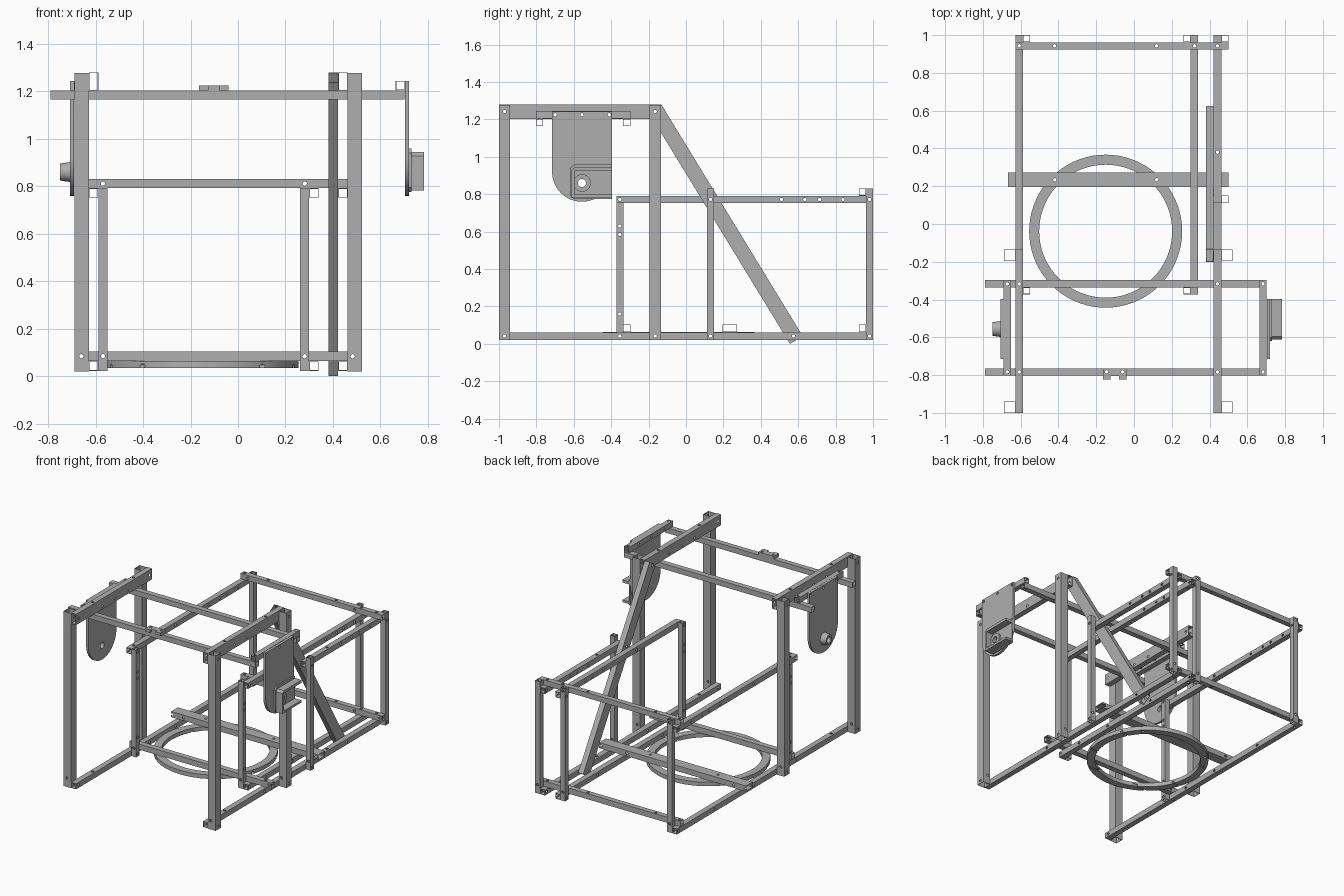
import bpy, bmesh, math
from mathutils import Matrix, Vector

if "Cube" in bpy.data.objects:
    bpy.data.objects.remove(bpy.data.objects["Cube"])

steel = bpy.data.materials.new("grey_steel")
steel.use_nodes = True
GREY = (0.43, 0.43, 0.43, 1)
steel.diffuse_color = GREY
steel.node_tree.nodes["Principled BSDF"].inputs["Base Color"].default_value = GREY

parts = []


def finish(name, bm, is_part=True):
    bmesh.ops.recalc_face_normals(bm, faces=bm.faces)
    me = bpy.data.meshes.new(name)
    bm.to_mesh(me)
    bm.free()
    ob = bpy.data.objects.new(name, me)
    bpy.context.scene.collection.objects.link(ob)
    if is_part:
        me.materials.append(steel)
        parts.append(ob)
    return ob


def tube(name, axis, x, y, z, wall=0.003):
    """Hollow, open-ended rectangular tube filling the given ranges."""
    rng = [x, y, z]
    u, v = [i for i in range(3) if i != axis]
    bm = bmesh.new()
    rings = []
    for end in rng[axis]:
        for inset in (0, wall):
            a, b = (rng[u][0] + inset, rng[u][1] - inset)
            c, d = (rng[v][0] + inset, rng[v][1] - inset)
            ring = []
            for p, q in ((a, c), (b, c), (b, d), (a, d)):
                co = [0, 0, 0]
                co[axis], co[u], co[v] = end, p, q
                ring.append(bm.verts.new(co))
            rings.append(ring)
    for r, s in ((0, 1), (1, 3), (3, 2), (2, 0)):
        for i in range(4):
            j = (i + 1) % 4
            bm.faces.new((rings[r][i], rings[r][j], rings[s][j], rings[s][i]))
    return finish(name, bm)


def prism(name, outline, axis, start, end):
    """Closed outline pushed along x (axis 0) or z (axis 2)."""
    bm = bmesh.new()
    place = (lambda p: (start, *p)) if axis == 0 else (lambda p: (*p, start))
    face = bm.faces.new([bm.verts.new(place(p)) for p in outline])
    out = bmesh.ops.extrude_face_region(bm, geom=[face])
    move = Vector((0, 0, 0))
    move[axis] = end - start
    bmesh.ops.translate(bm, vec=move, verts=[g for g in out["geom"] if isinstance(g, bmesh.types.BMVert)])
    return finish(name, bm)


def turned(bm, axis, centre, r1, r2, depth, segments=16):
    turn = [Matrix.Rotation(math.pi / 2, 4, "Y"), Matrix.Rotation(-math.pi / 2, 4, "X"), Matrix()][axis]
    bmesh.ops.create_cone(bm, cap_ends=True, segments=segments, radius1=r1, radius2=r2,
                          depth=depth, matrix=Matrix.Translation(centre) @ turn)


# Tall front portals: posts outside, deep top rails and long base rails
BASE = (0.022, 0.062)
for side, post_x, rail_x in (("right", (-0.688, -0.628), (-0.628, -0.588)),
                             ("left", (0.462, 0.522), (0.422, 0.462))):
    for where, y in (("front", (-1, -0.94)), ("middle", (-0.195, -0.135))):
        tube(f"{side}_{where}_tall_post", 2, post_x, y, (0.02, 1.277))
    tube(f"{side}_top_rail", 1, rail_x, (-1, -0.135), (1.203, 1.28))
    tube(f"{side}_base_rail", 1, rail_x, (-1, 1), BASE)

# Low rear frames: short posts, upper rails
REAR, FRONT = (0.962, 1), (-0.372, -0.335)
UPPER = (0.752, 0.792)
tube("inner_base_rail", 1, (0.3, 0.34), (FRONT[0], 1), BASE)
for name, post_x, rail_x, y, top in (
        ("right", (-0.588, -0.55), (-0.628, -0.588), FRONT, 0.792),
        ("inner", (0.262, 0.3), (0.3, 0.34), FRONT, 0.792),
        ("left", (0.462, 0.5), (0.422, 0.462), (0.112, 0.15), 0.83)):
    tube(f"{name}_short_post", 2, post_x, y, (0.022, top))
    tube(f"{name}_rear_post", 2, post_x, REAR, (0.022, 0.83))
    tube(f"{name}_upper_rail", 1, rail_x, (y[0], 1), UPPER)

# Crossbars
LOW = (0.064, 0.104)
tube("front_low_crossbar", 0, (-0.628, 0.5), (-0.337, -0.297), LOW)
tube("wide_low_crossbar", 0, (-0.668, 0.5), (0.195, 0.272), LOW)
tube("rear_low_crossbar", 0, (-0.628, 0.5), (0.924, 0.962), LOW)
tube("rear_upper_crossbar", 0, (-0.628, 0.5), (0.924, 0.962), (0.792, 0.83))
for name, y in (("front", (-0.802, -0.764)), ("middle", (-0.337, -0.297))):
    tube(f"{name}_high_crossbar", 0, (-0.79, 0.702), y, (1.165, 1.203))

# Diagonal brace
brace = tube("diagonal_brace", 2, (0.381, 0.421), (-0.04, 0.04), (-0.725, 0.725))
brace.data.transform(Matrix.Translation((0, 0.212, 0.64)) @ Matrix.Rotation(math.radians(31.4), 4, "X"))

# Base ring
bm = bmesh.new()
section = [bm.verts.new((r, 0, z)) for r, z in ((0.352, 0.034), (0.405, 0.034), (0.405, 0.063), (0.352, 0.063))]
edges = [bm.edges.new((section[i], section[(i + 1) % 4])) for i in range(4)]
bmesh.ops.spin(bm, geom=section + edges, cent=(0, 0, 0), axis=(0, 0, 1), angle=math.tau, steps=72)
bmesh.ops.remove_doubles(bm, verts=bm.verts, dist=0.0005)
bmesh.ops.translate(bm, vec=(-0.15, -0.038, 0), verts=bm.verts)
finish("base_ring", bm)

# Hanging pivot plates with rounded lower ends, and their carrier bars
CY, CZ, R = -0.556, 0.92, 0.16
arc = [(CY + R * math.cos(a), CZ + R * math.sin(a))
       for a in (math.pi + math.pi * i / 24 for i in range(25))]
plate = [(CY - R, 1.243)] + arc + [(CY + R, 1.243)]
for side, plate_x, bar_x in (("right", (-0.707, -0.69), (-0.69, -0.652)),
                             ("left", (0.703, 0.721), (0.664, 0.702))):
    prism(f"{side}_pivot_plate", plate, 0, *plate_x)
    tube(f"{side}_carrier_bar", 1, bar_x, (-0.802, -0.297), (1.204, 1.244))

# Bearing hub on the right plate
BORE = (-0.556, 0.86)
bm = bmesh.new()
turned(bm, 0, (-0.728, *BORE), 0.036, 0.042, 0.042, 32)
finish("bearing_hub", bm)

# Drive housing on the left plate: flange, open channel and bearing boss
prism("housing_flange", [(-0.396, 0.775), (-0.6, 0.775), (-0.62, 0.795), (-0.62, 0.94),
                         (-0.6, 0.96), (-0.396, 0.96)], 0, 0.721, 0.731)
prism("housing_channel", [(-0.396, 0.944), (-0.596, 0.944), (-0.612, 0.928), (-0.612, 0.783),
                          (-0.396, 0.783), (-0.396, 0.799), (-0.596, 0.799), (-0.596, 0.924),
                          (-0.396, 0.924)], 0, 0.731, 0.783)
bm = bmesh.new()
turned(bm, 0, (0.738, *BORE), 0.047, 0.047, 0.014, 32)
finish("bearing_boss", bm)

# Notched bracket on the front high crossbar
prism("front_bracket", [(-0.165, -0.764), (-0.165, -0.822), (-0.125, -0.822), (-0.125, -0.806),
                        (-0.08, -0.806), (-0.08, -0.822), (-0.04, -0.822), (-0.04, -0.764)],
      2, 1.203, 1.224)

# Bolt holes, drilled straight through along each axis
across = [(y, z) for y in (-0.97, -0.165) for z in (0.042, 1.242)]
across += [(y, z) for y in (-0.354, 0.131, 0.981) for z in (0.042, 0.772)]
across += [(-0.354, z) for z in (0.16, 0.585, 0.63)] + [(y, 0.772) for y in (0.51, 0.635, 0.715, 0.84)]
across += [(y, 1.225) for y in (-0.7, CY, -0.41)] + [(0.575, 0.042)]
along = [(x, z) for x in (-0.569, 0.281) for z in (0.084, 0.811)] + [(-0.66, 0.084), (0.483, 0.084)]
down = [(x, 0.943) for x in (-0.608, -0.42, 0.12, 0.32, 0.442)]
down += [(x, y) for x in (-0.671, -0.608, 0.442, 0.683) for y in (-0.317, -0.783)]
down += [(-0.42, 0.234), (0.12, 0.234), (0.442, 0.38), (-0.145, -0.783), (-0.06, -0.783)]

cutters = []
for axis, holes in enumerate((across, along, down)):
    bm = bmesh.new()
    drills = [(h, 0.009) for h in holes] + ([(BORE, 0.022)] if axis == 0 else [])
    for (p, q), r in drills:
        centre = [p, q]
        centre.insert(axis, 0)
        turned(bm, axis, centre, r, r, 4)
    cutter = finish("drill_cutter", bm, False)
    cutter.hide_render = True
    cutters.append(cutter)

for ob in parts:
    for cutter in cutters:
        mod = ob.modifiers.new("drill", "BOOLEAN")
        mod.operation, mod.solver, mod.object = "DIFFERENCE", "EXACT", cutter
bpy.context.view_layer.update()
deps = bpy.context.evaluated_depsgraph_get()
drilled = [bpy.data.meshes.new_from_object(ob.evaluated_get(deps)) for ob in parts]
for ob, me in zip(parts, drilled):
    ob.modifiers.clear()
    ob.data = me
for cutter in cutters:
    bpy.data.objects.remove(cutter)

# Smooth the round surfaces, keep edges sharp
bpy.ops.object.select_all(action="DESELECT")
for ob in parts:
    ob.select_set(True)
bpy.context.view_layer.objects.active = parts[0]
bpy.ops.object.shade_smooth_by_angle(angle=math.radians(30))
